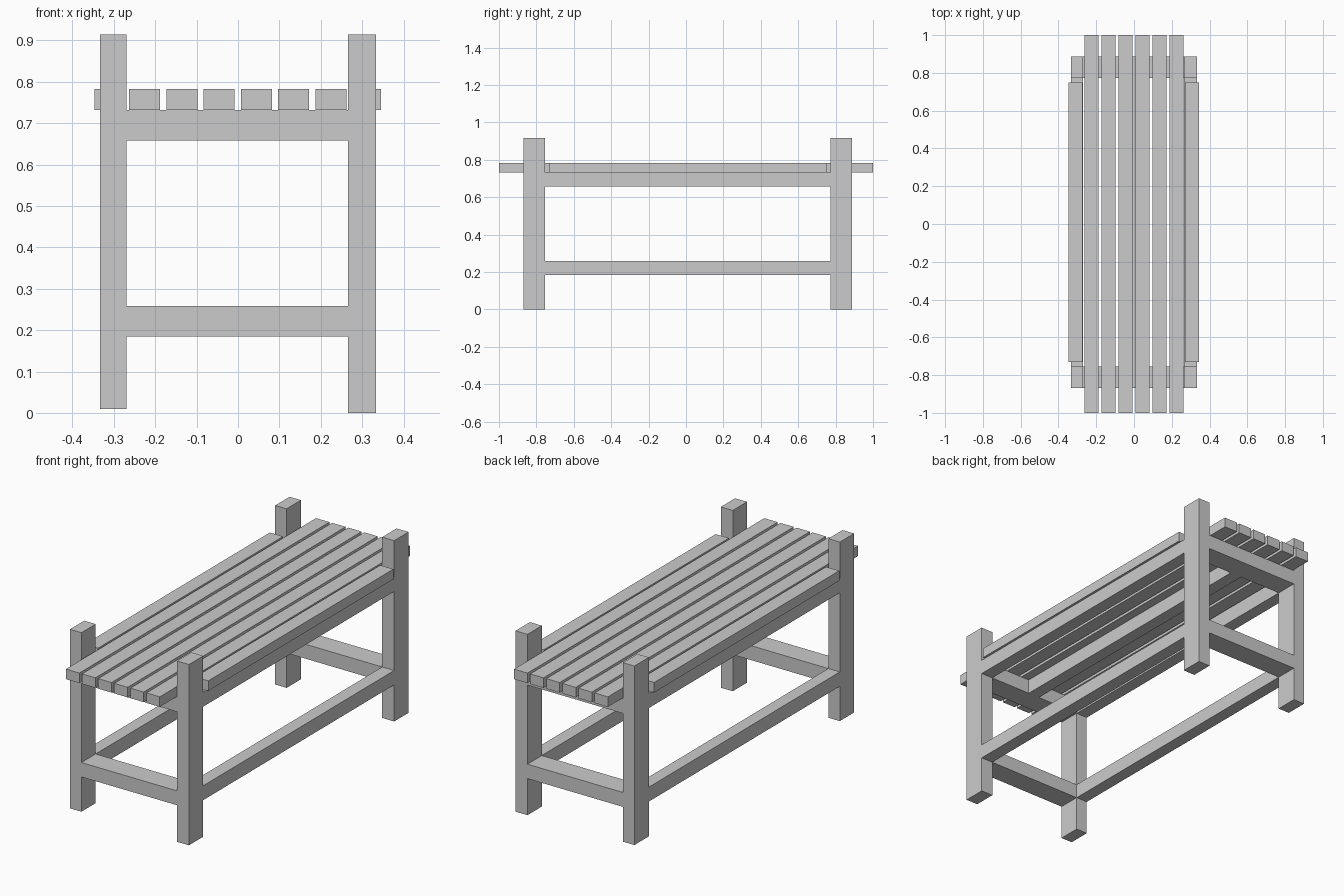
import bpy
import bmesh
from mathutils import Vector

if "Cube" in bpy.data.objects:
    bpy.data.objects.remove(bpy.data.objects["Cube"])


def box(name, x0, x1, y0, y1, z0, z1):
    """Flat-faced box between two corners."""
    bm = bmesh.new()
    bmesh.ops.create_cube(bm, size=1)
    bmesh.ops.scale(bm, vec=Vector((x1 - x0, y1 - y0, z1 - z0)), verts=bm.verts)
    bmesh.ops.translate(bm, vec=Vector((x0 + x1, y0 + y1, z0 + z1)) / 2, verts=bm.verts)
    mesh = bpy.data.meshes.new(name)
    bm.to_mesh(mesh)
    bm.free()
    obj = bpy.data.objects.new(name, mesh)
    bpy.context.collection.objects.link(obj)
    return obj


sides = {"left": (-0.333, -0.269, 0.009), "right": (0.266, 0.333, 0.0)}
ends = {"front": (-0.868, -0.754), "back": (0.773, 0.888)}
levels = {"lower": (0.185, 0.258), "upper": (0.658, 0.732)}
slat_z = (0.732, 0.783)

# Four legs rising above the seat
for side, (x0, x1, foot) in sides.items():
    for end, (y0, y1) in ends.items():
        box(f"{end}_{side}_leg", x0, x1, y0, y1, foot, 0.915)

# Rails joining the legs along and across the bench
for level, (z0, z1) in levels.items():
    for side, (x0, x1, _) in sides.items():
        box(f"{level}_{side}_rail", x0, x1, ends["front"][1], ends["back"][0], z0, z1)
    for end, (y0, y1) in ends.items():
        box(f"{level}_{end}_rail", sides["left"][1], sides["right"][0], y0, y1, z0, z1)

# Centre beam under the slats
box("centre_beam", -0.03, 0.035, ends["front"][1], ends["back"][0], *levels["upper"])

# Six full-length slats
for i in range(6):
    x = -0.2255 + i * 0.09
    box(f"seat_slat_{i + 1}", x - 0.0375, x + 0.0375, -1, 1, *slat_z)

# Short outer slats between the legs
box("left_outer_slat", -0.347, -0.273, -0.73, 0.75, *slat_z)
box("right_outer_slat", 0.271, 0.345, -0.73, 0.75, *slat_z)
